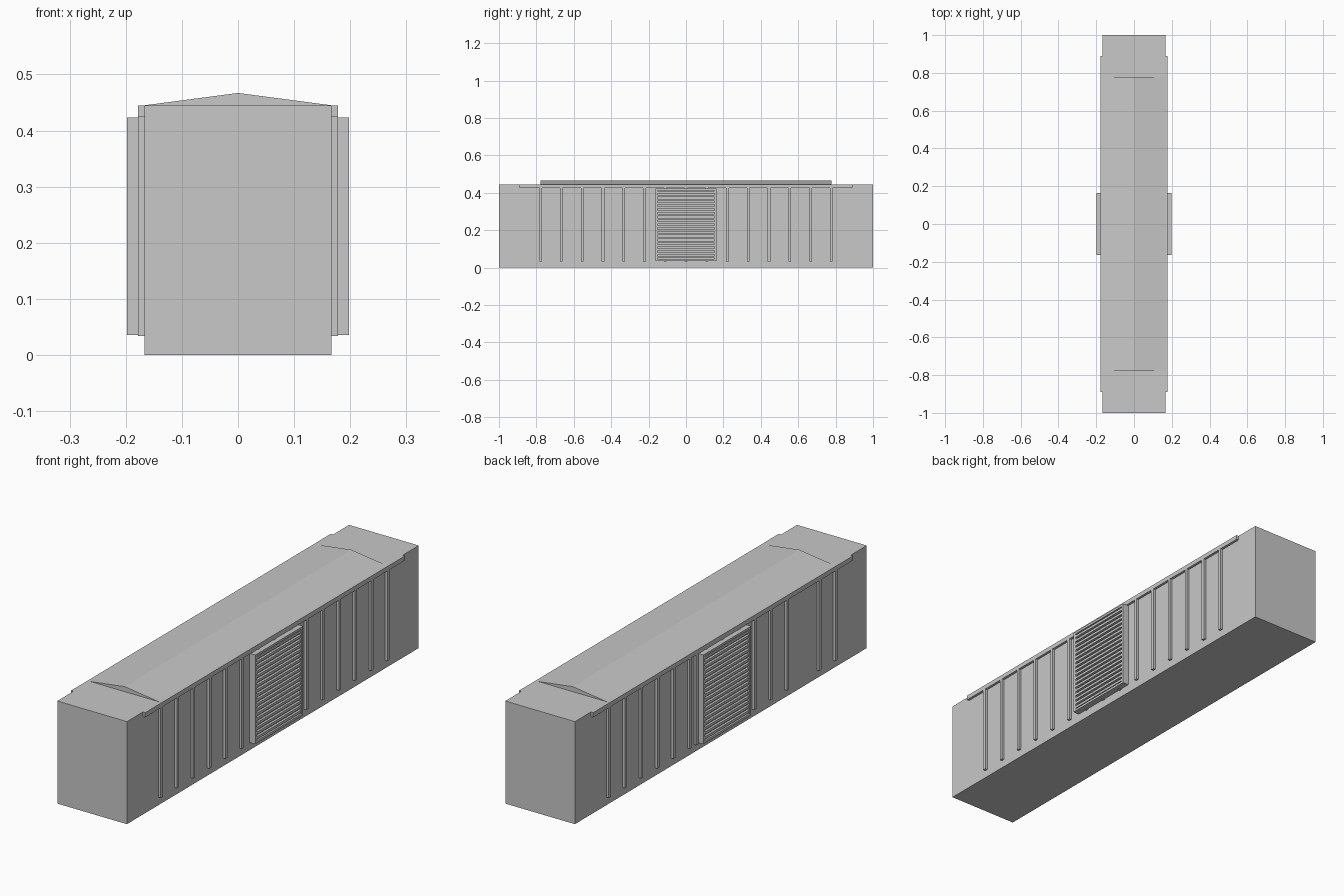
import bpy, bmesh

if "Cube" in bpy.data.objects:
    bpy.data.objects.remove(bpy.data.objects["Cube"])

grey = bpy.data.materials.new("light_grey")
grey.diffuse_color = (0.58, 0.58, 0.58, 1)
grey.use_nodes = True
grey.node_tree.nodes["Principled BSDF"].inputs["Base Color"].default_value = grey.diffuse_color


def finish(name, bm):
    bmesh.ops.recalc_face_normals(bm, faces=bm.faces)
    mesh = bpy.data.meshes.new(name)
    bm.to_mesh(mesh)
    bm.free()
    mesh.materials.append(grey)
    obj = bpy.data.objects.new(name, mesh)
    bpy.context.collection.objects.link(obj)
    return obj


def add_box(bm, x, y, z):
    """Box from (min, max) ranges on each axis."""
    verts = bmesh.ops.create_cube(bm, size=1)["verts"]
    for v in verts:
        for i, (a, b) in enumerate((x, y, z)):
            v.co[i] = (a + b) / 2 + v.co[i] * (b - a)


HALF, RIB, DOOR = 0.167, 0.178, 0.198   # body, rib and door half widths
TOP, PEAK = 0.445, 0.467

# Wagon body
bm = bmesh.new()
add_box(bm, (-HALF, HALF), (-1, 1), (0, TOP))
finish("body", bm)

# Shallow gabled roof
bm = bmesh.new()
profile = [(-HALF, TOP), (HALF, TOP), (0, PEAK)]
face = bm.faces.new([bm.verts.new((x, -0.777, z)) for x, z in profile])
ext = bmesh.ops.extrude_face_region(bm, geom=[face], use_keep_orig=True)
bmesh.ops.translate(bm, vec=(0, 1.554, 0),
                    verts=[v for v in ext["geom"] if isinstance(v, bmesh.types.BMVert)])
finish("roof", bm)

PITCH = 0.111
for side, s in (("right", 1), ("left", -1)):
    def span(a, b):
        return tuple(sorted((s * a, s * b)))

    # Long rail under the roof edge
    bm = bmesh.new()
    add_box(bm, span(HALF - 0.005, RIB), (-0.89, 0.89), (0.425, TOP))
    finish(side + "_top_rail", bm)

    # Evenly spaced ribs; on the left one is moved next to the door
    ys = [k * PITCH for k in range(-7, 8)]
    if s < 0:
        ys[2] = 0.177
    bm = bmesh.new()
    for y in ys:
        add_box(bm, span(HALF - 0.005, RIB), (y - 0.007, y + 0.007), (0.034, 0.425))
    finish(side + "_ribs", bm)

    # Door back panel
    bm = bmesh.new()
    add_box(bm, span(HALF + 0.003, 0.186), (-0.155, 0.155), (0.04, 0.42))
    finish(side + "_door_panel", bm)

    # Door frame
    bm = bmesh.new()
    fx = span(HALF + 0.002, DOOR)
    for y in (-0.158, 0.158):
        add_box(bm, fx, (y - 0.006, y + 0.006), (0.036, 0.423))
    for z in (0.041, 0.418):
        add_box(bm, fx, (-0.152, 0.152), (z - 0.005, z + 0.005))
    finish(side + "_door_frame", bm)

    # Door slats
    bm = bmesh.new()
    for i in range(18):
        z = 0.0565 + i * 0.0204
        add_box(bm, span(0.184, 0.196), (-0.153, 0.153), (z - 0.0055, z + 0.0055))
    finish(side + "_door_slats", bm)
